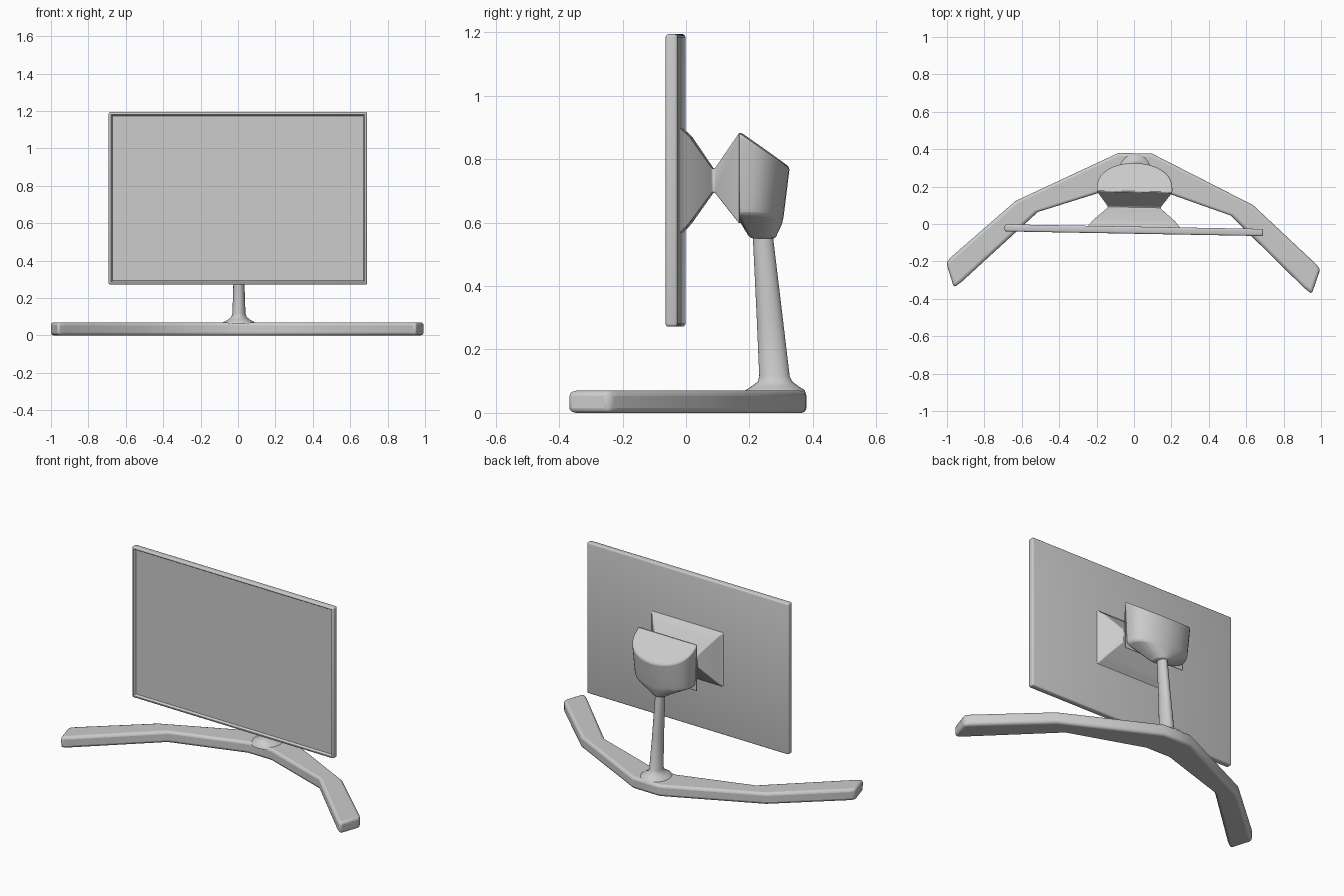
import bpy, bmesh, math
from mathutils import Matrix

if "Cube" in bpy.data.objects:
    bpy.data.objects.remove(bpy.data.objects["Cube"])

TURN = Matrix.Rotation(-0.018, 4, 'Z')   # the whole monitor is turned very slightly


def finish(name, bm, bevel=0.0, segments=3, angle=40):
    bmesh.ops.recalc_face_normals(bm, faces=bm.faces)
    bm.transform(TURN)
    me = bpy.data.meshes.new(name)
    bm.to_mesh(me)
    bm.free()
    ob = bpy.data.objects.new(name, me)
    bpy.context.collection.objects.link(ob)
    if bevel:
        mod = ob.modifiers.new("bevel", 'BEVEL')
        mod.width, mod.segments = bevel, segments
        mod.limit_method, mod.angle_limit = 'ANGLE', math.radians(30)
    bpy.ops.object.select_all(action='DESELECT')
    ob.select_set(True)
    bpy.context.view_layer.objects.active = ob
    bpy.ops.object.shade_smooth_by_angle(angle=math.radians(angle))
    return ob


def loft(name, rings, **kw):
    """Skin a list of equal-length closed rings and cap both ends."""
    bm = bmesh.new()
    rows = [[bm.verts.new(p) for p in ring] for ring in rings]
    n = len(rows[0])
    for a, b in zip(rows, rows[1:]):
        for i in range(n):
            j = (i + 1) % n
            bm.faces.new((a[i], a[j], b[j], b[i]))
    bm.faces.new(rows[0])
    bm.faces.new(rows[-1])
    return finish(name, bm, **kw)


def rect(y, hx, z0, z1):
    return [(-hx, y, z0), (hx, y, z0), (hx, y, z1), (-hx, y, z1)]


def ellipse(z, cy, rx, ry, n=28):
    return [(rx * math.cos(2 * math.pi * i / n),
             cy + ry * math.sin(2 * math.pi * i / n), z) for i in range(n)]


# base: angled wing-shaped foot, mirrored (outer x, y, inner x, y)
half = [(0.09, 0.378, 0.08, 0.20), (0.635, 0.112, 0.515, 0.055),
        (0.975, -0.195, 0.915, -0.325), (1.0, -0.225, 0.957, -0.357)]
path = [(-a, b, -c, d) for a, b, c, d in reversed(half)] + half
loft("base", [[(a, b, 0), (c, d, 0), (c, d, 0.07), (a, b, 0.07)]
              for a, b, c, d in path], bevel=0.016)

# stand pole with flared foot
loft("stand_pole", [ellipse(*r) for r in (
    (0.06, 0.281, 0.095, 0.097), (0.072, 0.281, 0.082, 0.093),
    (0.083, 0.281, 0.060, 0.075), (0.098, 0.281, 0.042, 0.055),
    (0.115, 0.279, 0.035, 0.048), (0.30, 0.264, 0.029, 0.041),
    (0.55, 0.243, 0.026, 0.032), (0.62, 0.240, 0.026, 0.032))])

# screen housing with recessed front panel
bm = bmesh.new()
bmesh.ops.create_cube(bm, size=1)
for v in bm.verts:
    v.co = (v.co.x * 1.382, v.co.y * 0.038 - 0.033, v.co.z * 0.922 + 0.733)
bm.normal_update()
bmesh.ops.bevel(bm, geom=bm.edges[:], offset=0.009, segments=3,
                profile=0.5, affect='EDGES')
bm.normal_update()
front = [min(bm.faces, key=lambda f: f.calc_center_median().y)]
bmesh.ops.inset_region(bm, faces=front, thickness=0.005)
bmesh.ops.inset_region(bm, faces=front, thickness=0.011, depth=-0.012)
finish("screen", bm)

# mount: flared plate pinching to a neck, opening into the head
loft("mount_neck", [rect(*r) for r in (
    (-0.02, 0.255, 0.56, 0.905), (-0.010, 0.242, 0.572, 0.893),
    (0.004, 0.230, 0.585, 0.882), (0.018, 0.219, 0.602, 0.867),
    (0.085, 0.142, 0.695, 0.770), (0.093, 0.142, 0.695, 0.770),
    (0.172, 0.202, 0.596, 0.884))], bevel=0.006, segments=2)


# head: D-shaped barrel with slanted top, tapering onto the pole
def dring(hx, y0, y1, zfun, n=20):
    pts = [(hx * math.cos(math.pi * i / n), max(math.sin(math.pi * i / n), 0) ** 0.85)
           for i in range(n + 1)]
    ring = [(x, y0 + 0.02 + (y1 - y0 - 0.02) * s) for x, s in pts]
    ring += [(-hx, y0), (-hx * 0.4, y0), (hx * 0.4, y0), (hx, y0)]
    return [(x, y, zfun(x, y)) for x, y in ring]


loft("stand_head", [
    dring(0.045, 0.205, 0.282, lambda x, y: 0.55),
    dring(0.060, 0.195, 0.287, lambda x, y: 0.562),
    dring(0.185, 0.168, 0.303, lambda x, y: 0.596 + 0.03 * abs(x) / 0.185),
    dring(0.190, 0.168, 0.308, lambda x, y: 0.62 + 0.03 * abs(x) / 0.19),
    dring(0.202, 0.170, 0.327, lambda x, y: 0.884 - (y - 0.17) * 0.70)],
    bevel=0.008, segments=2)
